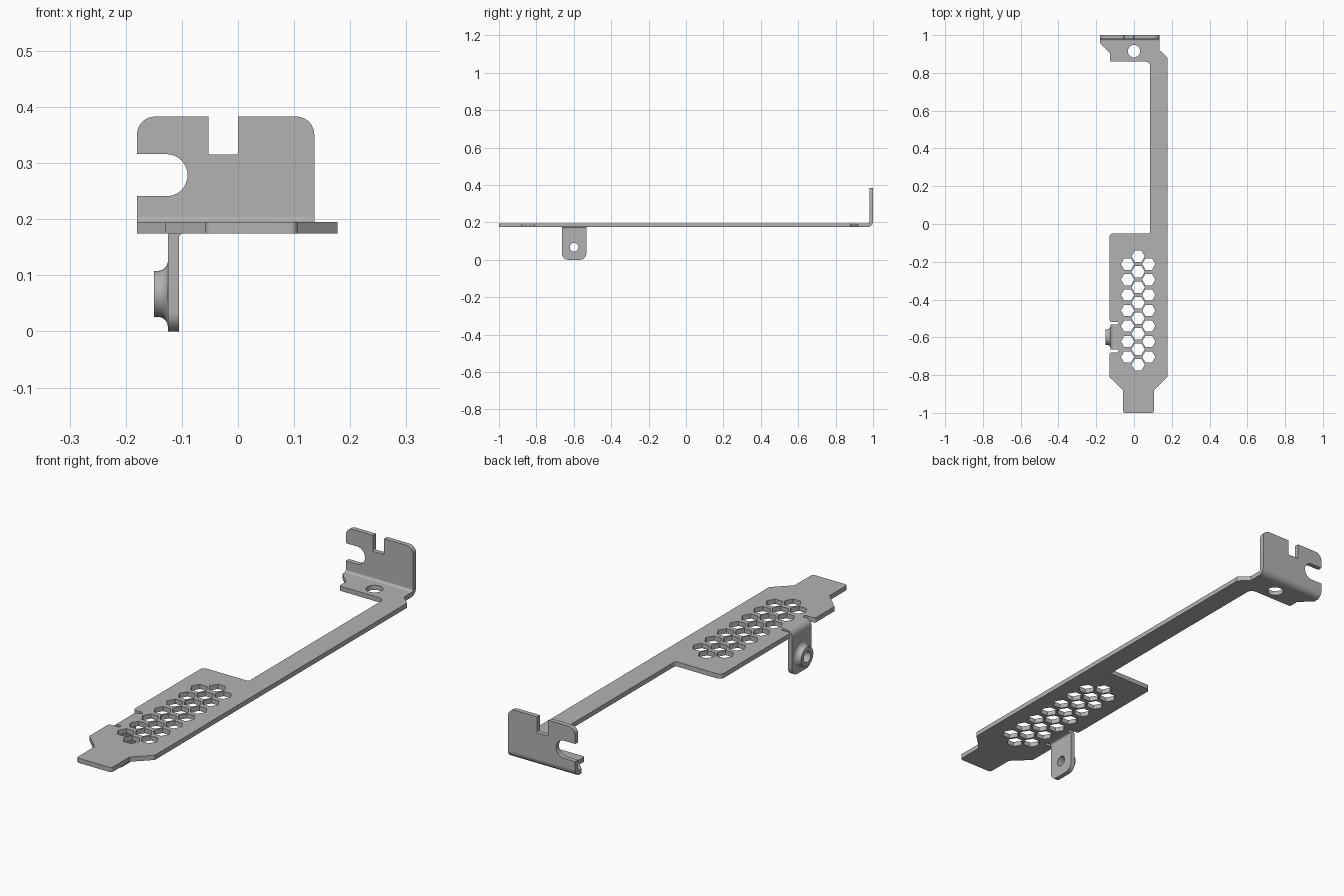
import bpy, bmesh
from math import pi, sin, cos, radians
from mathutils import Vector

if "Cube" in bpy.data.objects:
    bpy.data.objects.remove(bpy.data.objects["Cube"])

steel = bpy.data.materials.new("grey steel")
steel.use_nodes = True
GREY = (0.45, 0.45, 0.45, 1)
steel.diffuse_color = GREY
steel.node_tree.nodes["Principled BSDF"].inputs["Base Color"].default_value = GREY

T = 0.02                              # sheet thickness
Z_MID = 0.185                         # middle of the flat sheet
FLAT = (0, 0, 0)                      # drawn in x, y
FACING_FRONT = (pi / 2, 0, 0)         # drawn in x, z
FACING_SIDE = (pi / 2, 0, pi / 2)     # drawn in y, z


def arc(cx, cy, r, start, end, n):
    angles = [radians(start + (end - start) * i / n) for i in range(n + 1)]
    return [(cx + r * cos(a), cy + r * sin(a)) for a in angles]


def ring(cx, cy, r, n):
    return arc(cx, cy, r, 0, 360, n)[:-1]


def rounded(corners):
    """Outline from (x, y) or (x, y, radius) corners."""
    out = []
    for i, c in enumerate(corners):
        p = Vector(c[:2])
        if len(c) == 2:
            out.append(p)
            continue
        a = (Vector(corners[i - 1][:2]) - p).normalized()
        b = (Vector(corners[(i + 1) % len(corners)][:2]) - p).normalized()
        centre = p + (a + b) * c[2]   # right-angled corners only
        for k in range(9):
            t = k / 8 * pi / 2
            out.append(centre - b * c[2] * cos(t) - a * c[2] * sin(t))
    return out


def finish(obj):
    obj.data.materials.clear()
    obj.data.materials.append(steel)
    bpy.ops.object.select_all(action='DESELECT')
    obj.select_set(True)
    bpy.context.view_layer.objects.active = obj
    bpy.ops.object.shade_smooth_by_angle(angle=radians(30))


def slab(name, loops, thickness, rotation, location):
    """Flat outline with holes, given a thickness."""
    curve = bpy.data.curves.new(name, 'CURVE')
    curve.dimensions = '2D'
    curve.fill_mode = 'BOTH'
    curve.extrude = thickness / 2
    for loop in loops:
        spline = curve.splines.new('POLY')
        spline.points.add(len(loop) - 1)
        for point, p in zip(spline.points, loop):
            point.co = (p[0], p[1], 0, 1)
        spline.use_cyclic_u = True
    obj = bpy.data.objects.new(name, curve)
    bpy.context.collection.objects.link(obj)
    obj.rotation_euler = rotation
    obj.location = location
    bpy.ops.object.select_all(action='DESELECT')
    obj.select_set(True)
    bpy.context.view_layer.objects.active = obj
    bpy.ops.object.convert(target='MESH')
    obj = bpy.context.object
    bm = bmesh.new()
    bm.from_mesh(obj.data)
    bmesh.ops.remove_doubles(bm, verts=bm.verts, dist=1e-5)
    bmesh.ops.recalc_face_normals(bm, faces=bm.faces)
    bm.to_mesh(obj.data)
    bm.free()
    finish(obj)
    return obj


# Flat bracket plate with arm, tongue, tab slots and vent holes
TAB_Y0, TAB_Y1 = -0.664, -0.533
plate = rounded([
    (-0.058, -1, 0.012), (0.106, -1, 0.012), (0.106, -0.88), (0.177, -0.81),
    (0.177, 0.88), (0.136, 0.92), (0.136, 0.97), (-0.18, 0.97), (-0.18, 0.957),
    (-0.127, 0.905), (-0.127, 0.86, 0.006), (0.085, 0.86, 0.025),
    (0.085, -0.05, 0.008), (-0.13, -0.05, 0.02),
    (-0.13, -0.518, 0.012), (-0.083, -0.518, 0.005), (-0.083, TAB_Y1, 0.005),
    (-0.097, TAB_Y1), (-0.097, TAB_Y0), (-0.083, TAB_Y0, 0.005),
    (-0.083, -0.679, 0.005), (-0.13, -0.679, 0.012),
    (-0.13, -0.81), (-0.058, -0.88)])
vents = []
for x, first, count in ((-0.034, -0.212, 7), (0.022, -0.171, 8), (0.078, -0.212, 7)):
    vents += [ring(x, first - 0.082 * i, 0.035, 6) for i in range(count)]
slab("bracket_plate", [plate, ring(0, 0.915, 0.033, 32)] + vents, T, FLAT, (0, 0, Z_MID))

# Upright rear flange with a top notch and a round-ended side slot
flange = rounded([(-0.18, 0.205), (0.136, 0.205), (0.136, 0.383, 0.032),
                  (0, 0.383), (0, 0.315, 0.004), (-0.053, 0.315, 0.004),
                  (-0.053, 0.383), (-0.18, 0.383, 0.032), (-0.18, 0.316)])
flange += arc(-0.1275, 0.2785, 0.0375, 90, -90, 20) + [(-0.18, 0.241)]
slab("rear_flange", [flange], T, FACING_FRONT, (0, 0.99, 0))
flange_bend = arc(0.97, 0.205, 0.03, -90, 0, 10) + arc(0.97, 0.205, 0.01, 0, -90, 10)
slab("rear_flange_bend", [flange_bend], 0.316, FACING_SIDE, (-0.022, 0, 0))

# Mounting tab folded down from the side
HOLE_Y, HOLE_Z, HOLE_R = (TAB_Y0 + TAB_Y1) / 2, 0.067, 0.023
tab = rounded([(TAB_Y0, 0, 0.035), (TAB_Y1, 0, 0.035), (TAB_Y1, 0.167), (TAB_Y0, 0.167)])
slab("side_tab", [tab, ring(HOLE_Y, HOLE_Z, HOLE_R, 32)], T, FACING_SIDE, (-0.115, 0, 0))
tab_bend = arc(-0.097, 0.167, 0.028, 90, 180, 10) + arc(-0.097, 0.167, 0.008, 180, 90, 10)
slab("side_tab_bend", [tab_bend], TAB_Y1 - TAB_Y0, FACING_FRONT, (0, HOLE_Y, 0))

# Flared collar around the tab hole, turned about the x axis
profile = [(-0.125, HOLE_R), (-0.15, HOLE_R), (-0.15, 0.041)]
profile += arc(-0.143, 0.059, 0.018, -90, 0, 8)
bm = bmesh.new()
verts = [bm.verts.new((x, 0, r)) for x, r in profile]
edges = [bm.edges.new(pair) for pair in zip(verts, verts[1:])]
bmesh.ops.spin(bm, geom=verts + edges, cent=(0, 0, 0), axis=(1, 0, 0),
               angle=2 * pi, steps=32, use_merge=True)
bmesh.ops.remove_doubles(bm, verts=bm.verts, dist=1e-5)
bmesh.ops.recalc_face_normals(bm, faces=bm.faces)
if sum((f.normal.x * f.calc_area() for f in bm.faces)) > 0:
    bmesh.ops.reverse_faces(bm, faces=bm.faces)
mesh = bpy.data.meshes.new("tab_collar")
bm.to_mesh(mesh)
bm.free()
collar = bpy.data.objects.new("tab_collar", mesh)
bpy.context.collection.objects.link(collar)
collar.location = (0, HOLE_Y, HOLE_Z)
finish(collar)
